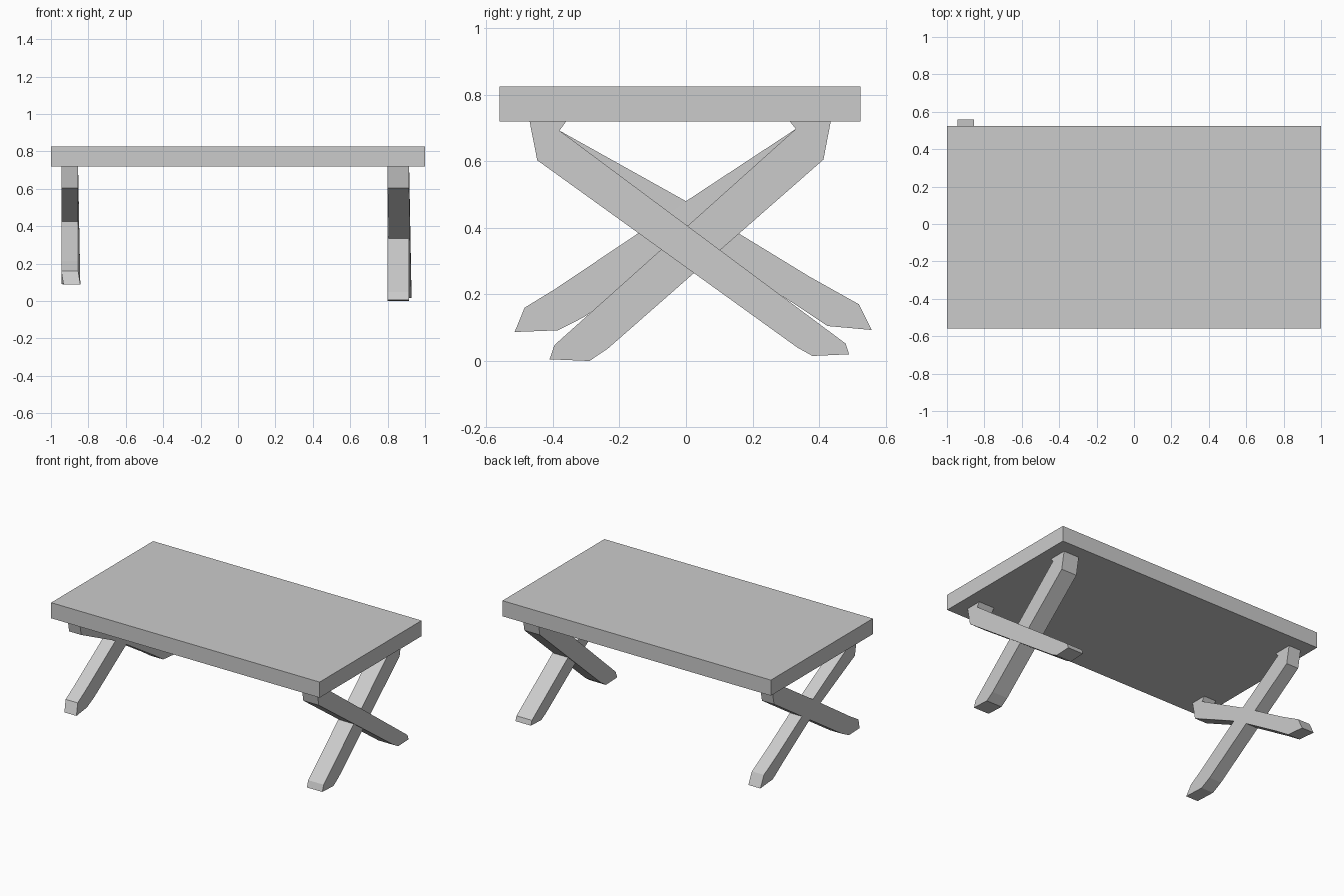
import bpy, bmesh

if "Cube" in bpy.data.objects:
    bpy.data.objects.remove(bpy.data.objects["Cube"])


def make_object(name, bm):
    bmesh.ops.recalc_face_normals(bm, faces=bm.faces[:])
    mesh = bpy.data.meshes.new(name)
    bm.to_mesh(mesh)
    bm.free()
    obj = bpy.data.objects.new(name, mesh)
    bpy.context.collection.objects.link(obj)
    return obj


def box(name, x, y, z):
    bm = bmesh.new()
    bmesh.ops.create_cube(bm, size=1)
    for v in bm.verts:
        for i, (lo, hi) in enumerate((x, y, z)):
            v.co[i] = lo if v.co[i] < 0 else hi
    return make_object(name, bm)


def leg(name, x0, x1, profile):
    """Plank cut from a side profile of (y, z, sideways lean) points."""
    bm = bmesh.new()
    a = [bm.verts.new((x0 + dx, y, z)) for y, z, dx in profile]
    b = [bm.verts.new((x1 + dx, y, z)) for y, z, dx in profile]
    bm.faces.new(a)
    bm.faces.new(b[::-1])
    n = len(a)
    for i in range(n):
        j = (i + 1) % n
        bm.faces.new((a[i], a[j], b[j], b[i]))
    return make_object(name, bm)


# Table top
box("table_top", (-1, 1), (-0.56, 0.525), (0.72, 0.825))

# Shared upper ends of the planks: hooked top, front and back
front_top = [(-0.38, 0.692, 0), (-0.36, 0.72, 0), (-0.47, 0.72, 0), (-0.447, 0.603, 0)]
back_top = [(0.33, 0.697, 0), (0.312, 0.72, 0), (0.435, 0.72, 0), (0.413, 0.605, 0)]

# Right crossed legs
leg("right_leg_front_to_back", 0.80, 0.915, front_top + [
    (0.335, 0.04, 0.012), (0.38, 0.015, 0.013),
    (0.49, 0.02, 0.013), (0.48, 0.052, 0.012)])
leg("right_leg_back_to_front", 0.80, 0.915, back_top + [
    (-0.235, 0.037, 0), (-0.29, 0.0, 0), (-0.41, 0.005, 0), (-0.395, 0.048, 0)])

# Left crossed legs, splayed wider and a little shorter
leg("left_leg_front_to_back", -0.945, -0.855, front_top + [
    (-0.053, 0.41, 0), (0.32, 0.175, 0), (0.425, 0.105, 0),
    (0.558, 0.093, 0), (0.52, 0.17, 0), (0.37, 0.254, 0), (0.0, 0.48, 0)])
leg("left_leg_back_to_front", -0.945, -0.855, back_top + [
    (-0.31, 0.13, 0), (-0.385, 0.092, 0), (-0.515, 0.087, 0.012),
    (-0.485, 0.16, 0), (-0.395, 0.215, 0), (0.0, 0.48, 0)])
